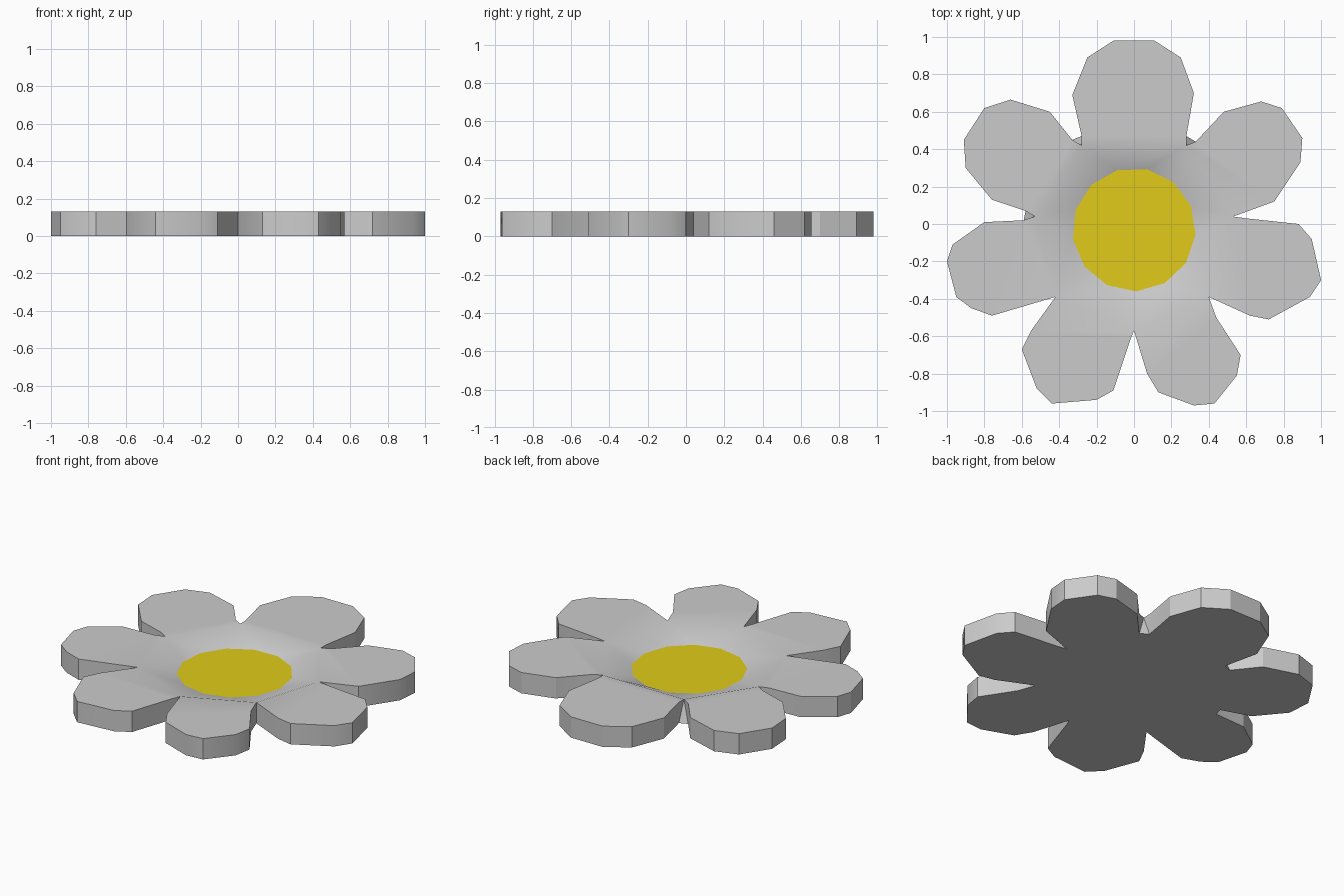
import bpy, bmesh, math

if "Cube" in bpy.data.objects:
    bpy.data.objects.remove(bpy.data.objects["Cube"])

TOP, BOWL, R, CY = 0.13, 0.07, 0.33, -0.03

# Petals counter-clockwise from the front notch: (starting notch, blunt foot?, outline)
petals = [
    ((0, -.57), False, [(.07, -.80), (.13, -.90), (.32, -.97), (.43, -.96), (.55, -.81), (.57, -.70), (.44, -.50)]),
    ((.40, -.39), False, [(.62, -.49), (.72, -.51), (.94, -.39), (1, -.30), (.95, -.08), (.88, 0), (.60, .03)]),
    ((.53, .04), False, [(.75, .12), (.89, .33), (.90, .46), (.79, .62), (.68, .655), (.48, .60), (.33, .44)]),
    ((.28, .42), True, [(.28, .47), (.32, .70), (.25, .89), (.11, .98), (-.11, .98), (-.25, .89), (-.33, .69), (-.28, .47)]),
    ((-.28, .42), True, [(-.33, .45), (-.45, .60), (-.66, .665), (-.80, .62), (-.91, .45), (-.90, .30), (-.76, .13), (-.58, .07)]),
    ((-.53, .04), True, [(-.59, .02), (-.80, .01), (-.97, -.11), (-1, -.20), (-.95, -.39), (-.87, -.45), (-.76, -.49)]),
    ((-.42, -.39), False, [(-.55, -.57), (-.60, -.67), (-.52, -.88), (-.44, -.96), (-.20, -.94), (-.11, -.89), (-.02, -.62)]),
]


def ring(n, z):
    a0 = math.radians(-88)
    return [(R * math.cos(a0 + math.tau * k / n), CY + R * math.sin(a0 + math.tau * k / n), z)
            for k in range(n)]


def finish(bm, name):
    me = bpy.data.meshes.new(name)
    bm.normal_update()
    bm.to_mesh(me)
    bm.free()
    ob = bpy.data.objects.new(name, me)
    bpy.context.collection.objects.link(ob)
    bpy.ops.object.select_all(action='DESELECT')
    ob.select_set(True)
    bpy.context.view_layer.objects.active = ob
    bpy.ops.object.shade_smooth_by_angle(angle=math.radians(30))
    return ob


# Flower body: flat petal tops around a shallow bowl
bm = bmesh.new()
rim = [bm.verts.new((*notch, TOP)) for notch, _, _ in petals]
outline = []  # (top vertex, bottom vertex or None at blunt notches)
for i, (notch, blunt, pts) in enumerate(petals):
    outline.append((rim[i], None if blunt else bm.verts.new((*notch, 0))))
    tops = [bm.verts.new((*p, TOP)) for p in pts]
    outline += [(t, bm.verts.new((t.co.x, t.co.y, 0))) for t in tops]
    bm.faces.new([rim[i], *tops, rim[(i + 1) % 7]])

# Underside and outer walls
bm.faces.new([b for _, b in reversed(outline) if b])
for k, (t, b) in enumerate(outline):
    t2, b2 = outline[(k + 1) % len(outline)]
    bm.faces.new([v for v in (b, b2, t2, t) if v])
    if b is None:
        bm.faces.new([outline[k - 1][1], b2, t])

# Bowl slope from the seven-sided rim down to the thirteen-sided centre
inner = [bm.verts.new(p) for p in ring(13, BOWL)]
i = j = 0
while i < 7 or j < 13:
    if (i + .5) / 7 < (j + .5) / 13:
        bm.faces.new([inner[j % 13], rim[i % 7], rim[(i + 1) % 7]])
        i += 1
    else:
        bm.faces.new([inner[j % 13], rim[i % 7], inner[(j + 1) % 13]])
        j += 1
finish(bm, "petals")

# Yellow centre disc
bm = bmesh.new()
bm.faces.new([bm.verts.new(p) for p in ring(13, BOWL)])
centre = finish(bm, "flower_centre")
mat = bpy.data.materials.new("yellow")
mat.diffuse_color = (0.75, 0.6, 0.01, 1)
mat.use_nodes = True
mat.node_tree.nodes["Principled BSDF"].inputs["Base Color"].default_value = mat.diffuse_color
centre.data.materials.append(mat)
